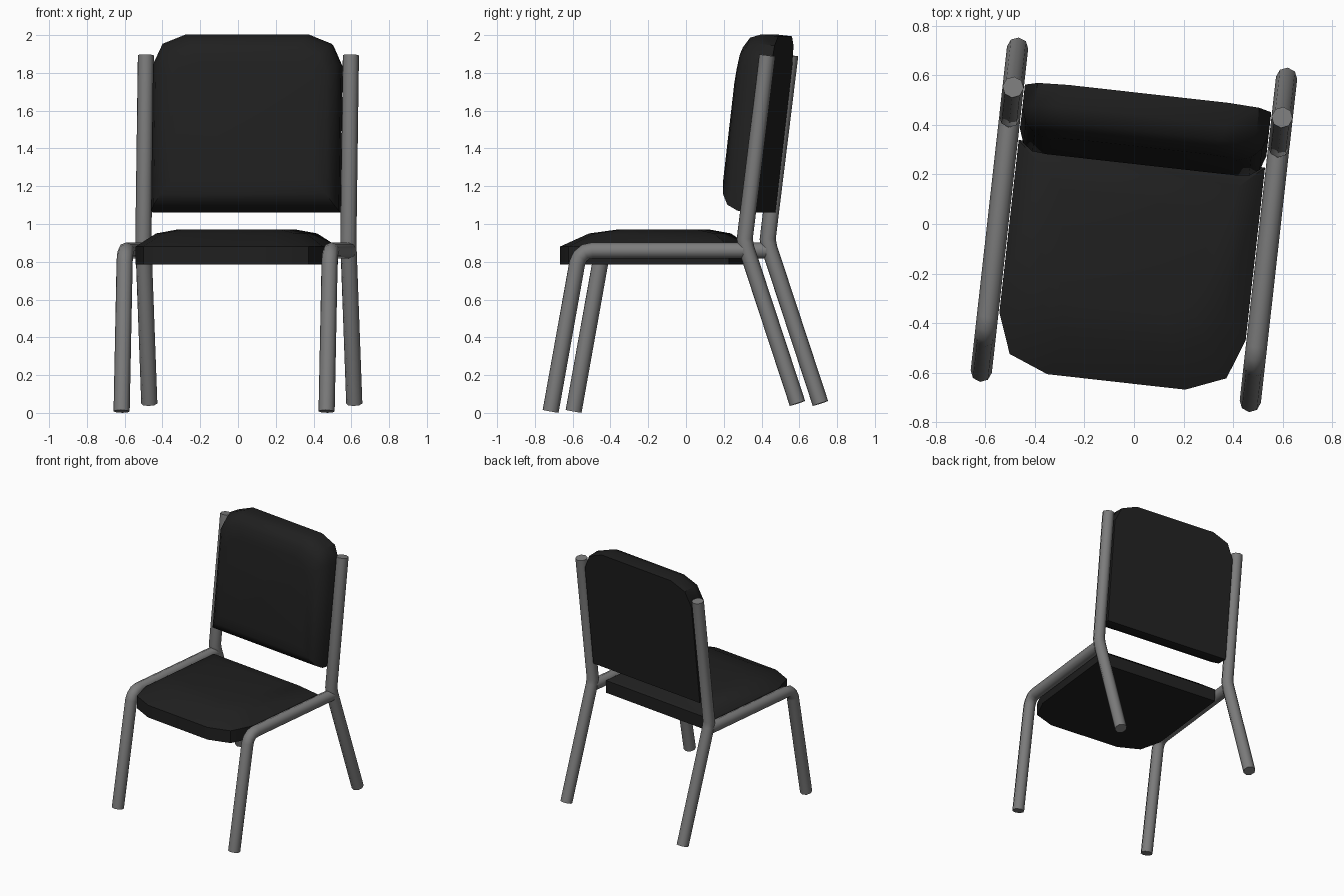
import bpy, bmesh, math
from mathutils import Matrix, Vector

if "Cube" in bpy.data.objects:
    bpy.data.objects.remove(bpy.data.objects["Cube"])

TURN = Matrix.Rotation(math.radians(-6.4), 4, 'Z')   # whole chair is slightly turned


def material(name, rgb):
    m = bpy.data.materials.new(name)
    m.diffuse_color = (*rgb, 1)
    m.use_nodes = True
    m.node_tree.nodes["Principled BSDF"].inputs["Base Color"].default_value = m.diffuse_color
    return m


BLACK = material("black upholstery", (0.014, 0.014, 0.014))
GREY = material("grey metal", (0.2, 0.2, 0.2))


def smooth(ob, angle):
    bpy.ops.object.select_all(action='DESELECT')
    ob.select_set(True)
    bpy.context.view_layer.objects.active = ob
    bpy.ops.object.shade_smooth_by_angle(angle=math.radians(angle))


def tube(name, x, path, radius=0.043):
    """Eight-sided pipe along a (y, z) path."""
    cu = bpy.data.curves.new(name, 'CURVE')
    cu.dimensions = '3D'
    cu.bevel_depth = radius
    cu.bevel_resolution = 2
    cu.use_fill_caps = True
    sp = cu.splines.new('POLY')
    sp.points.add(len(path) - 1)
    for p, (y, z) in zip(sp.points, path):
        p.co = (x, y, z, 1)
    ob = bpy.data.objects.new(name, cu)
    bpy.context.collection.objects.link(ob)
    bpy.ops.object.select_all(action='DESELECT')
    ob.select_set(True)
    bpy.context.view_layer.objects.active = ob
    bpy.ops.object.convert(target='MESH')
    ob = bpy.context.object
    ob.data.materials.clear()
    ob.data.materials.append(GREY)
    ob.matrix_world = TURN
    smooth(ob, 50)


def cushion(name, half, rings, place):
    """Stack of inset outlines; rings are (side, low, high insets, depth)."""
    outline = half + [(-u, v) for u, v in reversed(half)]
    w = max(u for u, v in half)
    lo, hi = min(v for u, v in half), max(v for u, v in half)
    bm = bmesh.new()
    loops = []
    for side, a, b, d in rings:
        loops.append([bm.verts.new(place(
            u * (w - side) / w,
            lo + a + (v - lo) * (hi - lo - a - b) / (hi - lo), d))
            for u, v in outline])
    n = len(outline)
    for p, q in zip(loops, loops[1:]):
        for i in range(n):
            j = (i + 1) % n
            bm.faces.new((p[i], p[j], q[j], q[i]))
    bm.faces.new(loops[0])
    bm.faces.new(loops[-1])
    bmesh.ops.recalc_face_normals(bm, faces=bm.faces)
    me = bpy.data.meshes.new(name)
    bm.to_mesh(me)
    bm.free()
    me.materials.append(BLACK)
    ob = bpy.data.objects.new(name, me)
    bpy.context.collection.objects.link(ob)
    ob.matrix_world = TURN
    smooth(ob, 42)


# Tubular frame, left and right
for side, x in (("left", -0.546), ("right", 0.546)):
    tube(side + "_front_leg_and_rail", x,
         [(-0.66, 0.008), (-0.518, 0.795), (-0.503, 0.828), (-0.475, 0.852),
          (-0.435, 0.86), (0.37, 0.86)])
    tube(side + "_rear_leg_and_upright", x,
         [(0.655, 0.05), (0.382, 0.875), (0.374, 0.92), (0.494, 1.893)])

# Seat cushion with a crowned top
cushion("seat", [(0.5, 0.285), (0.5, -0.415), (0.44, -0.577), (0.28, -0.641)],
        [(0, 0, 0, 0.785), (0, 0, 0, 0.88), (0.1, 0.15, 0.09, 0.95),
         (0.2, 0.29, 0.19, 0.97)],
        lambda u, v, d: Vector((u, v, d)))

# Backrest cushion, leaning back in line with the uprights
LEAN = math.radians(6.6)
S, C = math.sin(LEAN), math.cos(LEAN)
cushion("backrest", [(0.5, 0), (0.5, 0.78), (0.45, 0.89), (0.325, 0.94)],
        [(0, 0, 0, 0), (0, 0, 0, 0.09), (0.02, 0.025, 0.025, 0.15),
         (0.06, 0.08, 0.08, 0.185), (0.12, 0.15, 0.16, 0.198)],
        lambda u, v, d: Vector((u, 0.42 + v * S - d * C, 1.06 + v * C + d * S)))
